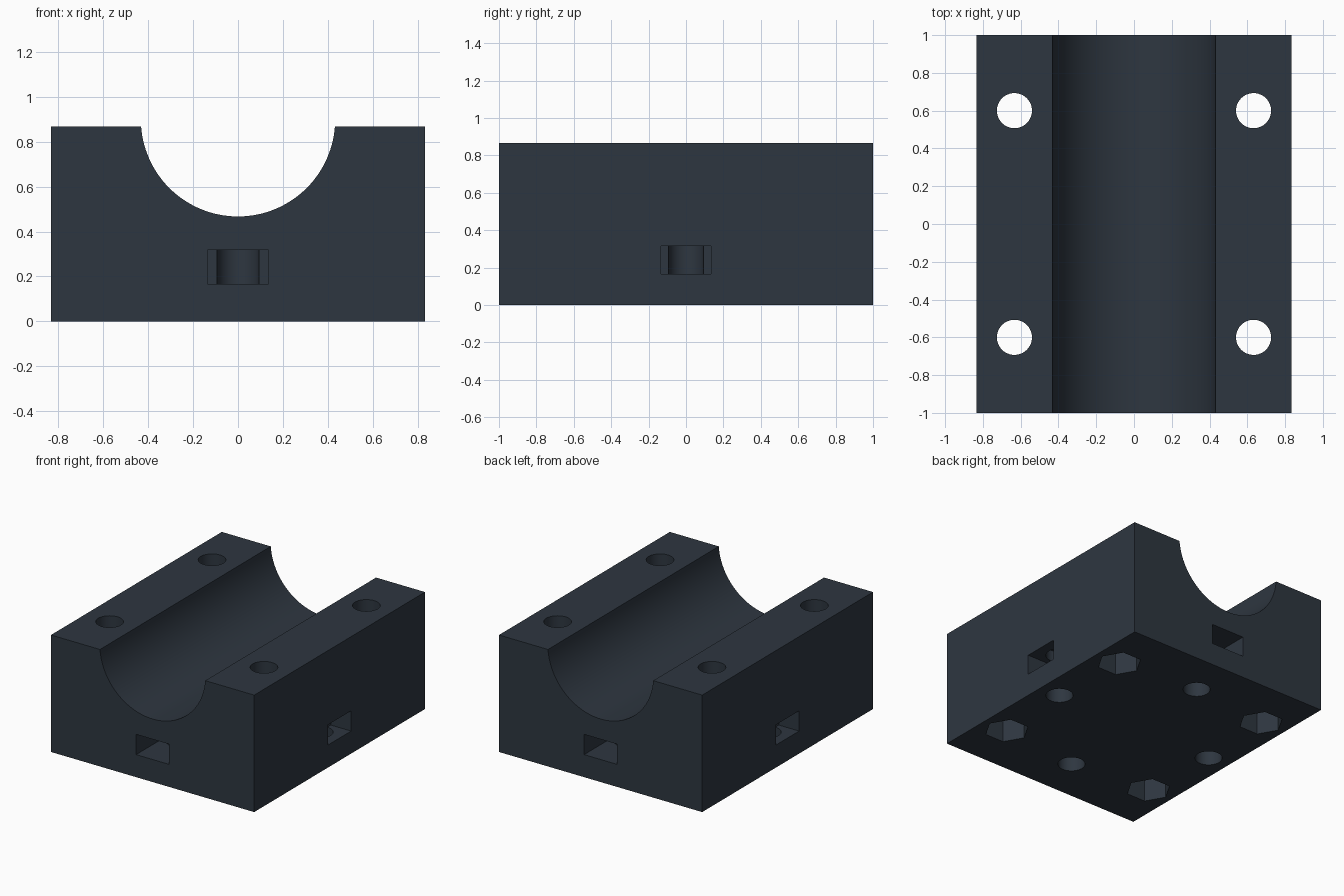
import bpy, bmesh, math
from mathutils import Matrix

cube = bpy.data.objects.get("Cube")
if cube:
    bpy.data.objects.remove(cube, do_unlink=True)

HALF_W, HALF_L, HEIGHT = 0.833, 1.0, 0.867
BORE_R, BORE_Z = 0.433, 0.9
HOLE_R, NUT_R = 0.093, 0.153

slate = bpy.data.materials.new("dark slate")
slate.use_nodes = True
colour = (0.027, 0.037, 0.051, 1)
slate.diffuse_color = colour
slate.node_tree.nodes["Principled BSDF"].inputs["Base Color"].default_value = colour


def make_object(name, bm):
    bmesh.ops.recalc_face_normals(bm, faces=bm.faces)
    mesh = bpy.data.meshes.new(name)
    bm.to_mesh(mesh)
    bm.free()
    mesh.materials.append(slate)
    obj = bpy.data.objects.new(name, mesh)
    bpy.context.collection.objects.link(obj)
    return obj


# Block with a round channel, as one extruded profile
a0 = math.asin((HEIGHT - BORE_Z) / BORE_R)
steps = 64
outline = [(-HALF_W, 0), (HALF_W, 0), (HALF_W, HEIGHT)]
for i in range(steps + 1):
    a = a0 - (math.pi + 2 * a0) * i / steps
    outline.append((BORE_R * math.cos(a), BORE_Z + BORE_R * math.sin(a)))
outline.append((-HALF_W, HEIGHT))
bm = bmesh.new()
face = bm.faces.new([bm.verts.new((x, -HALF_L, z)) for x, z in outline])
side = bmesh.ops.extrude_face_region(bm, geom=[face])
moved = [v for v in side["geom"] if isinstance(v, bmesh.types.BMVert)]
bmesh.ops.translate(bm, verts=moved, vec=(0, 2 * HALF_L, 0))
block = make_object("bearing_block", bm)


def prism(name, x, y, z0, z1, radius, sides):
    bm = bmesh.new()
    bmesh.ops.create_cone(bm, cap_ends=True, segments=sides, radius1=radius,
                          radius2=radius, depth=z1 - z0,
                          matrix=Matrix.Translation((x, y, (z0 + z1) / 2)))
    # Put a corner on the x axis
    if not any(abs(v.co.y - y) < 1e-4 for v in bm.verts):
        bmesh.ops.rotate(bm, verts=bm.verts, cent=(x, y, 0),
                         matrix=Matrix.Rotation(math.pi / sides, 3, "Z"))
    return make_object(name, bm)


def box(name, lo, hi):
    bm = bmesh.new()
    bmesh.ops.create_cube(bm, size=1)
    for v in bm.verts:
        v.co = [(l + h) / 2 + c * (h - l) for l, h, c in zip(lo, hi, v.co)]
    return make_object(name, bm)


cutters = []
# Clamp screw holes with hexagonal nut pockets underneath
for sx in (-1, 1):
    for sy in (-1, 1):
        x, y = sx * 0.633, sy * 0.6
        cutters.append(prism("screw_hole", x, y, -0.1, 1, HOLE_R, 48))
        cutters.append(prism("nut_pocket", x, y, -0.1, 0.2, NUT_R, 6))

# Blind mounting holes, each with a nut slot from the nearest wall
for dx, dy in ((1, 0), (-1, 0), (0, 1), (0, -1)):
    x, y = dx * 0.667, dy * 0.667
    cutters.append(prism("mounting_hole", x, y, -0.1, 0.4, HOLE_R, 48))
    ox, oy = dx * 1.1, dy * 1.1
    wx, wy = 0.135 * abs(dy), 0.135 * abs(dx)
    cutters.append(box("nut_slot",
                       (min(x, ox) - wx, min(y, oy) - wy, 0.167),
                       (max(x, ox) + wx, max(y, oy) + wy, 0.317)))

for cutter in cutters:
    cutter.hide_render = True
    mod = block.modifiers.new(cutter.name, "BOOLEAN")
    mod.operation = "DIFFERENCE"
    mod.solver = "EXACT"
    mod.object = cutter

# Bake the cuts, then drop the cutters
bpy.context.view_layer.update()
graph = bpy.context.evaluated_depsgraph_get()
baked = bpy.data.meshes.new_from_object(block.evaluated_get(graph))
block.modifiers.clear()
block.data = baked
for cutter in cutters:
    bpy.data.objects.remove(cutter, do_unlink=True)

bpy.ops.object.select_all(action="DESELECT")
block.select_set(True)
bpy.context.view_layer.objects.active = block
bpy.ops.object.shade_smooth_by_angle(angle=math.radians(30))
